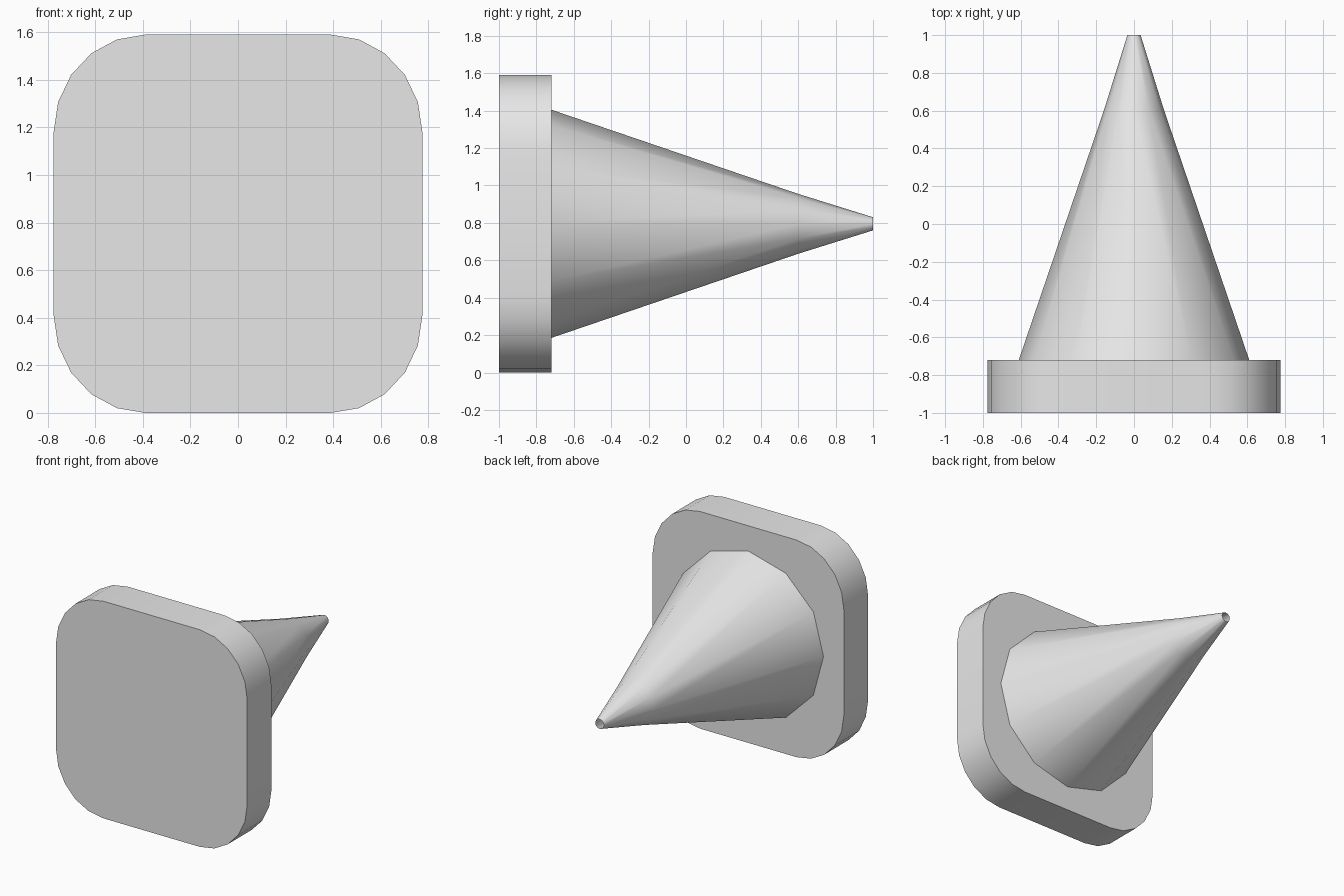
import bpy, bmesh, math

if "Cube" in bpy.data.objects:
    bpy.data.objects.remove(bpy.data.objects["Cube"])

MID = 0.795  # height of the shared axis

grey = bpy.data.materials.new("light_grey")
grey.use_nodes = True
colour = (0.8, 0.8, 0.8, 1)
grey.diffuse_color = colour
grey.node_tree.nodes["Principled BSDF"].inputs["Base Color"].default_value = colour


def loft(name, rings, cap_start, cap_end):
    """Join rings of (x, y, z) points running from front to back."""
    bm = bmesh.new()
    loops = [[bm.verts.new(p) for p in ring] for ring in rings]
    for a, b in zip(loops, loops[1:]):
        for i in range(len(a)):
            j = (i + 1) % len(a)
            bm.faces.new((a[i], a[j], b[j], b[i]))
    if cap_start:
        bm.faces.new(loops[0][::-1])
    if cap_end:
        bm.faces.new(loops[-1])
    bmesh.ops.recalc_face_normals(bm, faces=bm.faces)
    mesh = bpy.data.meshes.new(name)
    bm.to_mesh(mesh)
    bm.free()
    mesh.materials.append(grey)
    obj = bpy.data.objects.new(name, mesh)
    bpy.context.collection.objects.link(obj)
    bpy.ops.object.select_all(action='DESELECT')
    obj.select_set(True)
    bpy.context.view_layer.objects.active = obj
    bpy.ops.object.shade_smooth_by_angle(angle=math.radians(30))
    return obj


def rounded_square(y, half_x, half_z, rx, rz, steps=5):
    points = []
    for quarter, (sx, sz) in enumerate([(1, 1), (-1, 1), (-1, -1), (1, -1)]):
        for k in range(steps + 1):
            a = math.pi / 2 * (quarter + k / steps)
            points.append((sx * (half_x - rx) + rx * math.cos(a), y,
                           MID + sz * (half_z - rz) + rz * math.sin(a)))
    return points


def circle(y, radius, sides=12):
    return [(radius * math.cos(math.tau * i / sides), y,
             MID + radius * math.sin(math.tau * i / sides)) for i in range(sides)]


# Rounded square head at the front
loft("head_plate", [rounded_square(y, 0.775, MID, 0.385, 0.41) for y in (-1, -0.72)],
     True, True)

# Tapered spike with a slight kink and an open tip
loft("spike", [circle(-0.72, 0.61), circle(0.6, 0.16), circle(1, 0.035)], False, False)
